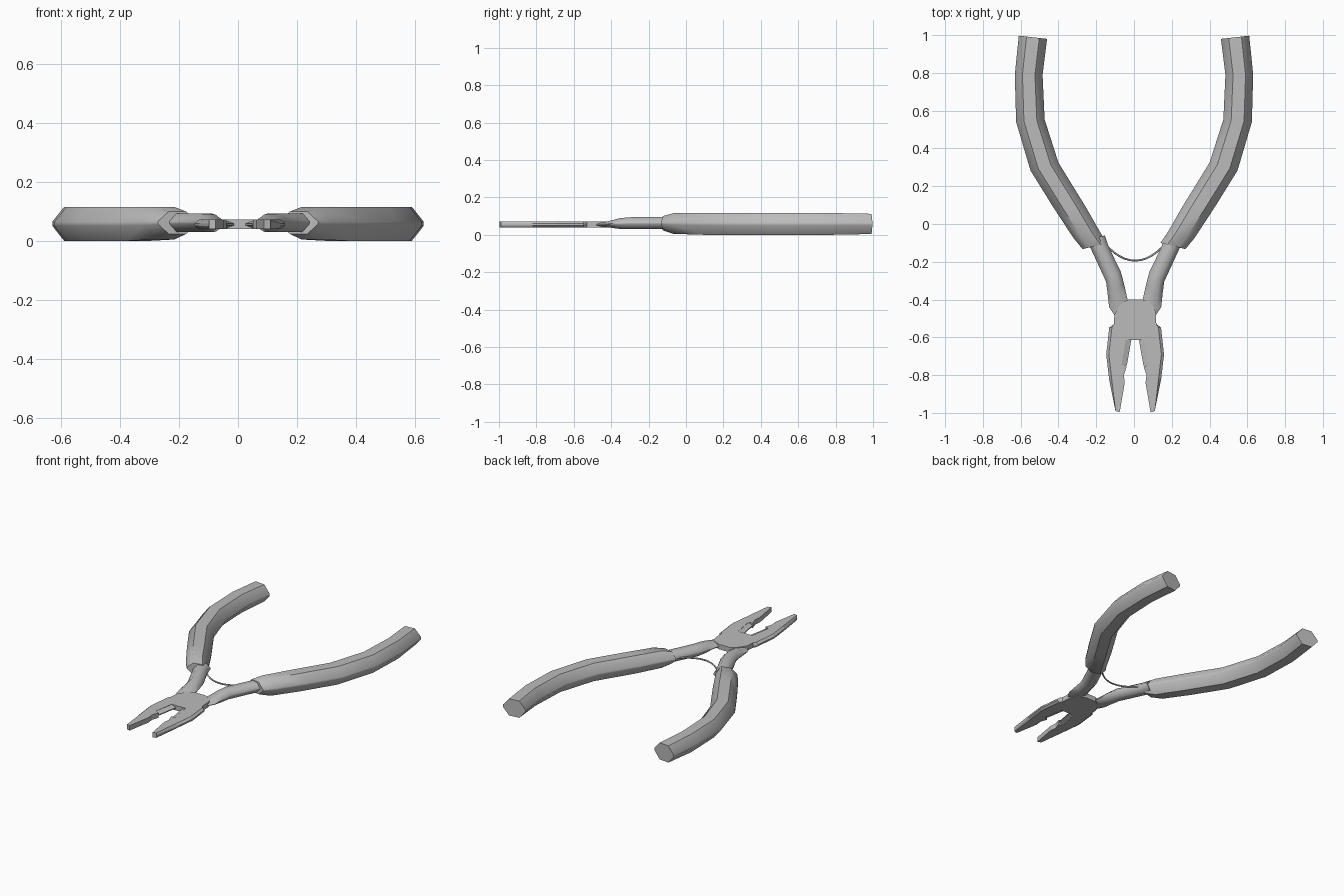
import bpy, bmesh, math
from mathutils import Vector

cube = bpy.data.objects.get("Cube")
if cube:
    bpy.data.objects.remove(cube)

steel = bpy.data.materials.new("plain_grey")
steel.use_nodes = True
GREY = (0.5, 0.5, 0.5, 1)
steel.diffuse_color = GREY
steel.node_tree.nodes["Principled BSDF"].inputs["Base Color"].default_value = GREY

MID = 0.056     # mid height of the metal head
AXIS = 0.006    # x of the metal head's centre line


def finish(name, bm, smooth=None):
    bmesh.ops.recalc_face_normals(bm, faces=bm.faces)
    mesh = bpy.data.meshes.new(name)
    bm.to_mesh(mesh)
    bm.free()
    obj = bpy.data.objects.new(name, mesh)
    bpy.context.collection.objects.link(obj)
    mesh.materials.append(steel)
    if smooth:
        bpy.ops.object.select_all(action='DESELECT')
        bpy.context.view_layer.objects.active = obj
        obj.select_set(True)
        bpy.ops.object.shade_smooth_by_angle(angle=math.radians(smooth))
    return obj


def skin(bm, rings):
    """Join rings of points into a closed body."""
    loops = [[bm.verts.new(p) for p in ring] for ring in rings]
    n = len(loops[0])
    for a, b in zip(loops, loops[1:]):
        for i in range(n):
            j = (i + 1) % n
            bm.faces.new((a[i], a[j], b[j], b[i]))
    bm.faces.new(loops[0])
    bm.faces.new(loops[-1])


# Flattened eight-sided section: (across, up)
SECTION = [(1, -.12), (1, .12), (.45, 1), (-.45, 1),
           (-1, .12), (-1, -.12), (-.45, -1), (.45, -1)]


def bar(name, side, axis, stations):
    """Loft the section between inner and outer outline points."""
    rings = []
    for inner, outer, z, half in stations:
        a, b = Vector(inner), Vector(outer)
        ring = []
        for u, v in SECTION:
            p = a.lerp(b, (u + 1) / 2)
            ring.append((axis + side * p.x, p.y, z + v * half))
        rings.append(ring)
    bm = bmesh.new()
    skin(bm, rings)
    return finish(name, bm, 50)


GRIP = [((.46, .98), (.61, .997), .058, .054),
        ((.484, .79), (.631, .79), .058, .058),
        ((.473, .553), (.624, .54), .058, .058),
        ((.40, .325), (.548, .283), .058, .058),
        ((.257, .093), (.43, .093), .058, .058),
        ((.175, -.05), (.32, -.075), .06, .055),
        ((.14, -.10), (.272, -.133), .062, .038)]

SHANK = [((.16, -.06), (.26, -.09), .062, .032),
         ((.14, -.12), (.235, -.13), .062, .032),
         ((.075, -.255), (.154, -.305), .062, .032),
         ((.058, -.32), (.146, -.365), .06, .029),
         ((.04, -.40), (.138, -.44), .055, .014),
         ((.02, -.44), (.11, -.482), .053, .012)]

for side, word in ((1, "left"), (-1, "right")):
    bar(word + "_grip", side, 0, GRIP)
    bar(word + "_shank", side, AXIS, SHANK)

# Head plate with both jaws, outer jaw edges bevelled towards top and bottom
JAW = [(.11, -.48), (.112, -.53), (.137, -.548), (.153, -.69), (.138, -.82),
       (.104, -.99), (.082, -.997), (.055, -.84), (.06, -.80), (.045, -.755),
       (.072, -.745), (.05, -.613)]
HUB = [(-.085, -.44), (-.065, -.415), (-.035, -.40),
       (.04, -.40), (.085, -.42), (.105, -.45)]
outline = JAW + [(-x, y) for x, y in reversed(JAW)] + HUB


def level(z, inset):
    ring = []
    for x, y in outline:
        cut = inset if abs(x) > .13 else 0
        ring.append((AXIS + x - math.copysign(cut, x), y, z))
    return ring


bm = bmesh.new()
skin(bm, [level(.040, .014), level(.050, 0), level(.060, 0), level(.072, .014)])
bmesh.ops.triangulate(bm, faces=[f for f in bm.faces if len(f.verts) > 4])
finish("head_plate", bm)

# Thin wedge cutting blades along the inside of the jaws
for side, word in ((1, "left"), (-1, "right")):
    bm = bmesh.new()
    rings = []
    for edge, root, y in ((.02, .052, -.613), (.044, .074, -.75)):
        rings.append([(AXIS + side * x, y, MID + h) for x, h in
                      ((root, -.015), (edge, -.003), (edge, .003), (root, .015))])
    skin(bm, rings)
    finish(word + "_cutting_blade", bm)

# Thin bowed return spring between the grips
curve = bpy.data.curves.new("return_spring", 'CURVE')
curve.dimensions = '3D'
curve.bevel_depth = .005
curve.bevel_resolution = 1
curve.use_fill_caps = True
spline = curve.splines.new('POLY')
STEPS = 12
spline.points.add(STEPS)
for i, point in enumerate(spline.points):
    t = 2 * i / STEPS - 1
    point.co = (AXIS + .17 * t, -.194 + .1 * t * t, .06, 1)
spring = bpy.data.objects.new("return_spring", curve)
curve.materials.append(steel)
bpy.context.collection.objects.link(spring)
